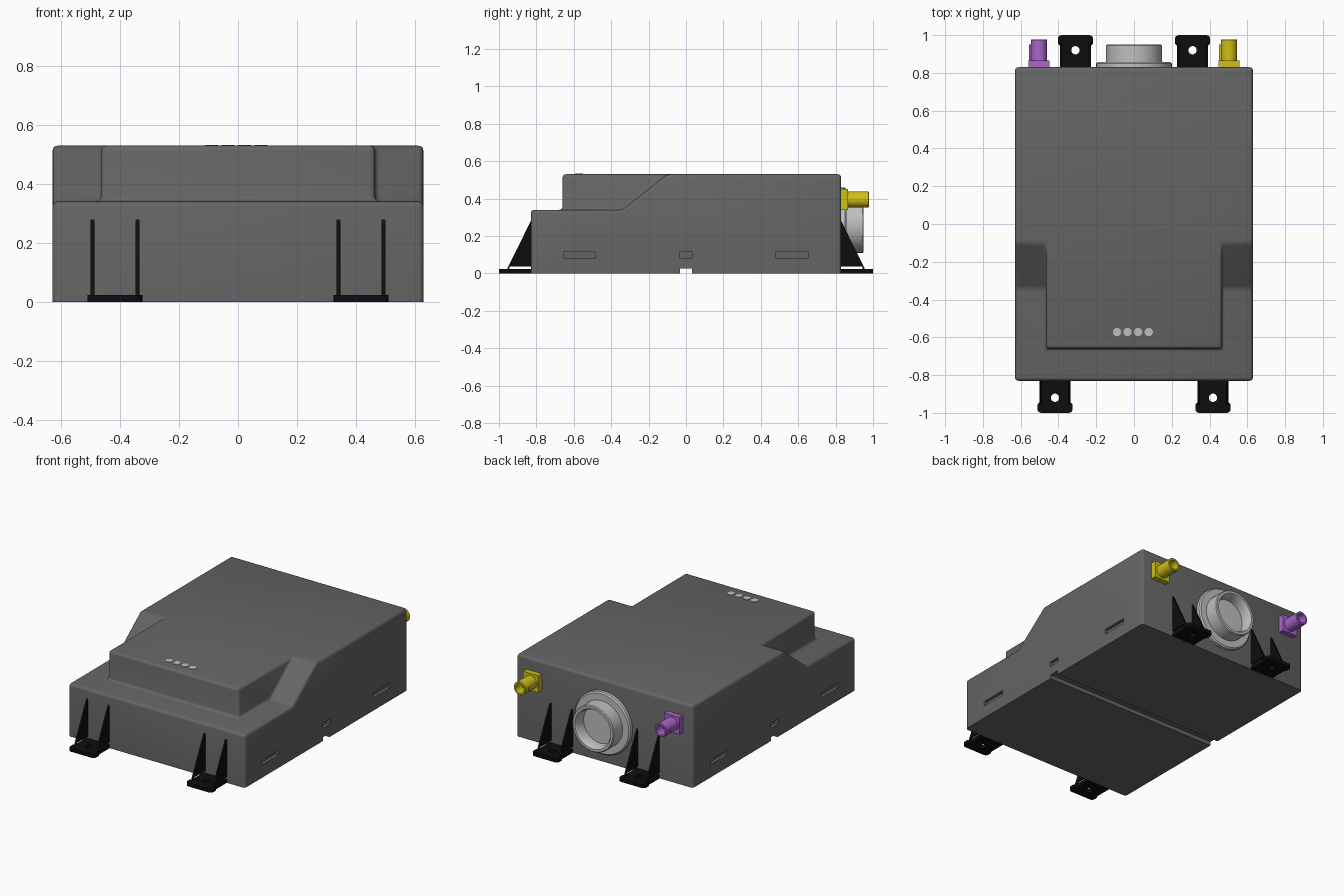
import bpy, bmesh, math
from mathutils import Vector, Matrix

if "Cube" in bpy.data.objects:
    bpy.data.objects.remove(bpy.data.objects["Cube"], do_unlink=True)


def material(name, r, g, b):
    m = bpy.data.materials.new(name)
    m.use_nodes = True
    m.diffuse_color = (r, g, b, 1)
    bsdf = next(n for n in m.node_tree.nodes if n.type == 'BSDF_PRINCIPLED')
    bsdf.inputs["Base Color"].default_value = (r, g, b, 1)
    return m


GREY = material("housing grey", 0.13, 0.13, 0.13)
BLACK = material("bracket black", 0.004, 0.004, 0.004)
SILVER = material("light grey", 0.52, 0.52, 0.52)
YELLOW = material("connector yellow", 0.62, 0.52, 0.01)
PURPLE = material("connector purple", 0.40, 0.13, 0.60)


def finish(name, bm, mat):
    bmesh.ops.recalc_face_normals(bm, faces=bm.faces)
    mesh = bpy.data.meshes.new(name)
    bm.to_mesh(mesh)
    bm.free()
    ob = bpy.data.objects.new(name, mesh)
    bpy.context.collection.objects.link(ob)
    if mat:
        mesh.materials.append(mat)
    return ob


def box(name, lo, hi, mat=None):
    lo, hi = Vector(lo), Vector(hi)
    bm = bmesh.new()
    bmesh.ops.create_cube(bm, size=1)
    for v in bm.verts:
        v.co = (lo + hi) / 2 + v.co * (hi - lo)
    return finish(name, bm, mat)


def prism(name, points, offset, mat=None):
    """Extrude a closed outline of 3D points along an offset."""
    bm = bmesh.new()
    face = bm.faces.new([bm.verts.new(p) for p in points])
    new = bmesh.ops.extrude_face_region(bm, geom=[face])["geom"]
    verts = [g for g in new if isinstance(g, bmesh.types.BMVert)]
    bmesh.ops.translate(bm, verts=verts, vec=offset)
    return finish(name, bm, mat)


def disc(name, centre, radius, depth, mat=None):
    bm = bmesh.new()
    bmesh.ops.create_cone(bm, cap_ends=True, segments=24, radius1=radius, radius2=radius,
                          depth=depth, matrix=Matrix.Translation(centre))
    return finish(name, bm, mat)


def lathe(name, profile, x, z, mat, steps=48):
    """Turn (radius, y) points around a line parallel to y."""
    bm = bmesh.new()
    verts = [bm.verts.new((x + r, y, z)) for r, y in profile]
    edges = [bm.edges.new(pair) for pair in zip(verts, verts[1:])]
    bmesh.ops.spin(bm, geom=verts + edges, cent=(x, 0, z), axis=(0, 1, 0),
                   angle=math.tau, steps=steps)
    bmesh.ops.remove_doubles(bm, verts=bm.verts, dist=0.0005)
    return smooth(finish(name, bm, mat))


def activate(ob):
    bpy.ops.object.select_all(action='DESELECT')
    ob.select_set(True)
    bpy.context.view_layer.objects.active = ob


def modify(ob, kind, **settings):
    activate(ob)
    mod = ob.modifiers.new(kind, kind)
    for key, value in settings.items():
        setattr(mod, key, value)
    bpy.ops.object.modifier_apply(modifier=mod.name)


def combine(ob, other, operation='DIFFERENCE'):
    modify(ob, 'BOOLEAN', object=other, operation=operation, solver='EXACT')
    bpy.data.objects.remove(other, do_unlink=True)


def smooth(ob):
    activate(ob)
    bpy.ops.object.shade_smooth_by_angle(angle=math.radians(35))
    return ob


# Housing: sloped side profile plus the raised front block, edges rounded
W, L, H, STEP = 0.63, 0.83, 0.53, 0.34
side = [(-L, -0.1), (L, -0.1), (L, H), (-0.10, H), (-0.34, STEP), (-L, STEP)]
housing = prism("housing", [(-W, y, z) for y, z in side], (2 * W, 0, 0), GREY)
combine(housing, box("block", (-0.465, -0.66, 0.1), (0.465, 0.3, H)), 'UNION')
modify(housing, 'DECIMATE', decimate_type='DISSOLVE', angle_limit=0.02)
modify(housing, 'BEVEL', width=0.018, segments=3, limit_method='ANGLE', angle_limit=0.4)

# Flat underside, cross groove and side slots
combine(housing, box("base_cut", (-1, -1, -0.3), (1, 1, 0)))
combine(housing, box("groove_cut", (-1, -0.033, -0.1), (1, 0.033, 0.025)))
for s in (-1, 1):
    for y, half in ((-0.57, 0.086), (0, 0.036), (0.566, 0.086)):
        x0, x1 = sorted((s * (W - 0.02), s * (W + 0.1)))
        combine(housing, box("slot_cut", (x0, y - half, 0.083), (x1, y + half, 0.115)))
smooth(housing)

# Indicator lights on the raised block
for i in range(4):
    disc(f"indicator_light_{i + 1}", (-0.09 + 0.056 * i, -0.572, H), 0.022, 0.006, SILVER)


def foot(name, x, s):
    """Mounting foot: plate with screw hole and two triangular ribs."""
    half = [(0.083, -0.005), (0.083, 0.115), (0.093, 0.125)]
    half += [(0.073 + 0.02 * math.cos(a), 0.15 + 0.02 * math.sin(a))
             for a in (math.pi / 8 * k for k in range(5))]
    outline = half + [(-u, v) for u, v in reversed(half)]
    plate = prism(name + "_plate", [(x + u, s * (L + v), 0) for u, v in outline],
                  (0, 0, 0.023), BLACK)
    combine(plate, disc("hole_cut", (x, s * (L + 0.09), 0), 0.022, 0.2))
    rib = [(-0.005, 0.28), (0, 0.28), (0.128, 0.02), (0.114, 0.02),
           (0.114, 0.037), (-0.005, 0.037)]
    for label, u in (("a", -0.083), ("b", 0.070)):
        prism(f"{name}_rib_{label}", [(x + u, s * (L + v), z) for v, z in rib],
              (0.013, 0, 0), BLACK)


for label, s in (("right", -1), ("left", 1)):
    foot(f"front_foot_{label}", s * 0.418, -1)
    foot(f"back_foot_{label}", s * 0.31, 1)

# Large round socket on the back
lathe("round_socket", [(0, L), (0.2, L), (0.2, 0.85), (0.192, 0.858), (0.148, 0.858),
                       (0.148, 0.945), (0.143, 0.95), (0.128, 0.95), (0.118, 0.935),
                       (0.118, 0.875), (0, 0.875)], 0, 0.258, SILVER)


# Small coaxial connectors on the back
def connector(name, x, mat, z=0.395):
    box(name + "_flange", (x - 0.055, L - 0.005, z - 0.055), (x + 0.055, 0.865, z + 0.055), mat)
    lathe(name + "_barrel", [(0.043, 0.86), (0.043, 0.975), (0.04, 0.978), (0.03, 0.978),
                             (0.03, 0.89), (0.008, 0.89), (0.008, 0.94), (0, 0.94)],
          x, z, mat, 32)
    box(name + "_key", (x - 0.052, 0.86, z - 0.012), (x - 0.036, 0.95, z + 0.012), mat)


connector("yellow_connector", 0.503, YELLOW)
connector("purple_connector", -0.503, PURPLE)
